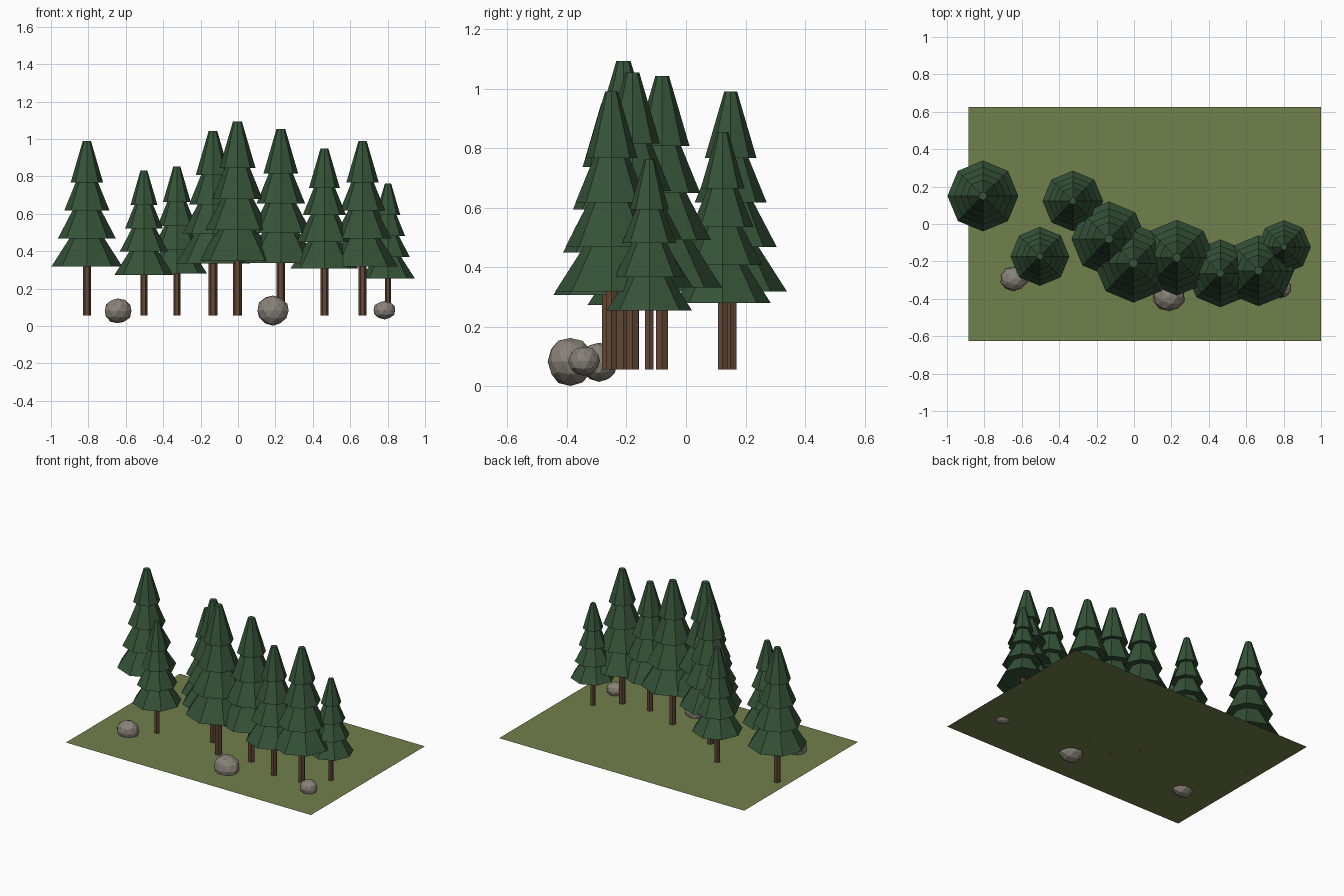
import bpy, bmesh, math, random
from mathutils import Matrix

if "Cube" in bpy.data.objects:
    bpy.data.objects.remove(bpy.data.objects["Cube"])

random.seed(4)
GROUND_Z = 0.057


def material(name, rgb):
    m = bpy.data.materials.new(name)
    m.diffuse_color = (*rgb, 1)
    m.use_nodes = True
    m.node_tree.nodes["Principled BSDF"].inputs["Base Color"].default_value = m.diffuse_color
    return m


grass = material("grass green", (0.165, 0.215, 0.072))
needles = material("pine green", (0.036, 0.085, 0.040))
bark = material("bark brown", (0.125, 0.065, 0.038))
stone = material("stone grey", (0.25, 0.225, 0.19))


def finish(bm, name, mat):
    mesh = bpy.data.meshes.new(name)
    bm.to_mesh(mesh)
    bm.free()
    mesh.materials.append(mat)
    obj = bpy.data.objects.new(name, mesh)
    bpy.context.collection.objects.link(obj)


def add_cone(bm, x, y, z0, z1, r0, r1, sides):
    # Frustum with a corner pointing along y
    place = Matrix.Translation((x, y, (z0 + z1) / 2)) @ Matrix.Rotation(math.pi / 2, 4, 'Z')
    bmesh.ops.create_cone(bm, cap_ends=True, segments=sides, radius1=r0, radius2=r1,
                          depth=z1 - z0, matrix=place)


def tree(i, x, y, top):
    h = top - GROUND_Z
    # Trunk
    bm = bmesh.new()
    add_cone(bm, x, y, GROUND_Z, GROUND_Z + 0.4 * h, 0.0235 * h, 0.0235 * h, 6)
    finish(bm, f"tree_{i}_trunk", bark)
    # Four overlapping skirts of needles
    bm = bmesh.new()
    for k in range(4):
        z = GROUND_Z + h * (0.28 + 0.1605 * k)
        r = h * (0.203 - 0.0367 * k)
        add_cone(bm, x, y, z, z + 0.2385 * h, r, 0.25 * r, 8)
    finish(bm, f"tree_{i}_needles", needles)


# Ground sheet
bm = bmesh.new()
bmesh.ops.create_grid(bm, x_segments=1, y_segments=1, size=1,
                      matrix=Matrix.Translation((0.057, 0, GROUND_Z)) @ Matrix.Diagonal((0.943, 0.626, 1, 1)))
finish(bm, "ground", grass)

# Trees: x, y, top height
for i, t in enumerate([(-0.808, 0.15, 0.99), (-0.327, 0.123, 0.854), (-0.503, -0.173, 0.832),
                       (-0.134, -0.08, 1.043), (-0.003, -0.21, 1.093), (0.229, -0.18, 1.054),
                       (0.462, -0.264, 0.95), (0.666, -0.25, 0.99), (0.802, -0.123, 0.763)], 1):
    tree(i, *t)

# Rocks: centre and radii
for i, (x, y, z, rx, ry, rz) in enumerate([(-0.642, -0.292, 0.081, 0.075, 0.066, 0.068),
                                           (0.187, -0.388, 0.083, 0.087, 0.08, 0.082),
                                           (0.784, -0.342, 0.085, 0.061, 0.054, 0.051)], 1):
    bm = bmesh.new()
    bmesh.ops.create_icosphere(bm, subdivisions=2, radius=1)
    for v in bm.verts:
        v.co *= random.uniform(0.95, 1.02)
        v.co.x *= rx
        v.co.y *= ry
        v.co.z *= rz
    bmesh.ops.translate(bm, verts=bm.verts, vec=(x, y, z))
    finish(bm, f"rock_{i}", stone)
